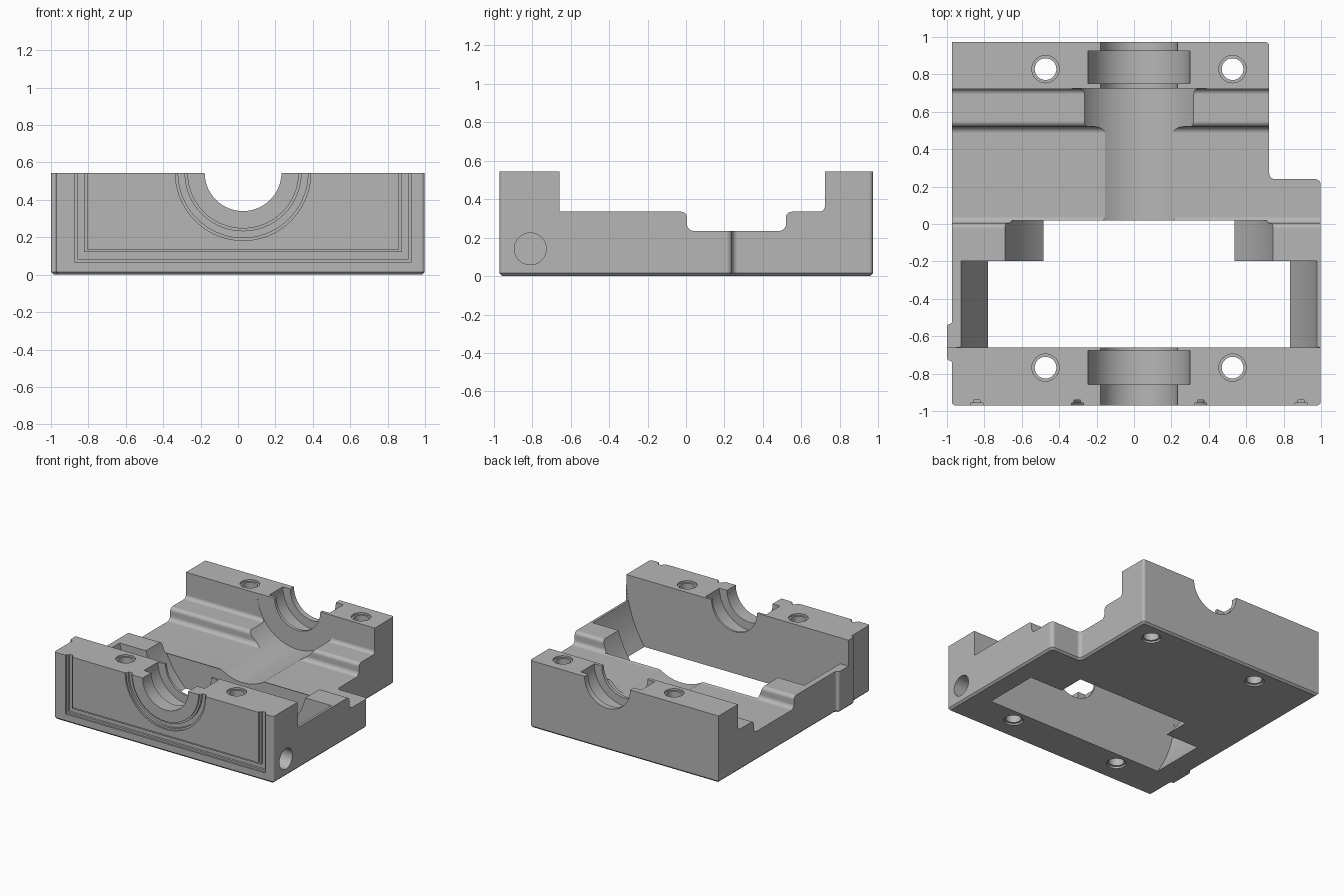
import bpy, bmesh, math
from mathutils import Vector

if "Cube" in bpy.data.objects:
    bpy.data.objects.remove(bpy.data.objects["Cube"], do_unlink=True)

CX, CZ = 0.027, 0.545          # shaft axis, running along y

grey = bpy.data.materials.new("machined grey")
grey.use_nodes = True
COLOUR = (0.47, 0.47, 0.47, 1)
grey.diffuse_color = COLOUR
grey.node_tree.nodes["Principled BSDF"].inputs["Base Color"].default_value = COLOUR


def rounded(points, steps=6):
    """Square-cornered outline with a fillet radius per corner."""
    out = []
    for i, (u, v, r) in enumerate(points):
        p = Vector((u, v))
        if r == 0:
            out.append(p)
            continue
        a = (Vector(points[i - 1][:2]) - p).normalized()
        b = (Vector(points[(i + 1) % len(points)][:2]) - p).normalized()
        c = p + r * (a + b)
        for k in range(steps + 1):
            t = math.pi / 2 * k / steps
            out.append(c - r * (math.cos(t) * b + math.sin(t) * a))
    return out


def arc(r, start=0, end=360, steps=96, u=CX, v=CZ):
    """Points on a circle; a full circle leaves out the repeated last point."""
    count = steps if end - start == 360 else steps + 1
    angles = [math.radians(start + (end - start) * k / steps) for k in range(count)]
    return [(u + r * math.cos(t), v + r * math.sin(t)) for t in angles]


def prism(name, outline, axis, lo, hi, chamfer=0):
    """Outline extruded along an axis, with an optional chamfer at the low end."""
    place = {"x": lambda u, v, h: (h, u, v),
             "y": lambda u, v, h: (u, h, v),
             "z": lambda u, v, h: (u, v, h)}[axis]
    bm = bmesh.new()
    low = [bm.verts.new(place(u, v, lo)) for u, v in outline]
    high = [bm.verts.new(place(u, v, hi)) for u, v in outline]
    base = bm.faces.new(low)
    bm.faces.new(high)
    for i in range(len(low)):
        bm.faces.new((low[i - 1], low[i], high[i], high[i - 1]))
    bmesh.ops.recalc_face_normals(bm, faces=bm.faces[:])
    if chamfer:
        bmesh.ops.bevel(bm, geom=list(base.edges), offset=chamfer, segments=1,
                        affect="EDGES", profile=0.5)
    mesh = bpy.data.meshes.new(name)
    bm.to_mesh(mesh)
    bm.free()
    mesh.materials.append(grey)
    obj = bpy.data.objects.new(name, mesh)
    bpy.context.collection.objects.link(obj)
    return obj


def combine(body, tool, operation="DIFFERENCE"):
    tool.hide_render = True
    mod = body.modifiers.new("cut", "BOOLEAN")
    mod.operation, mod.solver, mod.object = operation, "EXACT", tool
    bpy.ops.object.select_all(action="DESELECT")
    bpy.context.view_layer.objects.active = body
    body.select_set(True)
    bpy.ops.object.modifier_apply(modifier=mod.name)
    bpy.data.objects.remove(tool, do_unlink=True)


# Plan outline: notched back corner and a raised pad on the right side
plan = rounded([
    (-0.974, -0.97, 0.02), (0.998, -0.97, 0.02), (0.998, 0.24, 0.03),
    (0.723, 0.24, 0.03), (0.723, 0.972, 0.02), (-0.974, 0.972, 0),
    (-0.974, -0.535, 0.012), (-1.0, -0.535, 0.015),
    (-1.0, -0.73, 0.015), (-0.974, -0.73, 0.01)])
body = prism("housing_half", plan, "z", 0, 0.7, chamfer=0.015)

# Side profile: two tall bearing blocks with a stepped floor between
profile = rounded([
    (-1.2, -0.2, 0), (1.2, -0.2, 0), (1.2, CZ, 0), (0.723, CZ, 0),
    (0.723, 0.335, 0.03), (0.52, 0.335, 0.03), (0.52, 0.235, 0.035),
    (0.005, 0.235, 0.035), (0.005, 0.335, 0.03), (-0.657, 0.335, 0), (-1.2, CZ, 0)][:9]
    + [(-0.657, 0.335, 0), (-0.657, CZ, 0), (-1.2, CZ, 0)])
combine(body, prism("side_profile", profile, "x", -1.3, 1.3), "INTERSECT")

# Coaxial cuts: radius, start y, end y
for name, r, lo, hi in [
        ("wide_opening", 0.975, -0.659, -0.197),
        ("narrow_opening", 0.747, -0.25, 0.02),
        ("rotor_channel", 0.36, -0.1, 0.725),
        ("shaft_bore", 0.205, -1.2, 1.2),
        ("front_bearing_seat", 0.272, -0.857, -0.677),
        ("back_bearing_seat", 0.272, 0.75, 0.925)]:
    combine(body, prism(name, arc(r), "y", lo, hi))

# Bolt holes, countersunk at top and bottom
for x in (CX - 0.5, CX + 0.5):
    for y in (-0.768, 0.828):
        hole = arc(0.058, steps=32, u=x, v=y)
        mouth = arc(0.073, steps=32, u=x, v=y)
        combine(body, prism("bolt_hole", hole, "z", -0.1, 0.7))
        combine(body, prism("top_countersink", mouth, "z", CZ - 0.015, 0.7))
        combine(body, prism("bottom_countersink", mouth, "z", -0.1, 0.015))

# Blind port in the left side of the front block
combine(body, prism("side_port", arc(0.083, steps=40, u=-0.81, v=0.142), "x", 0.75, 1.2))

# Stepped seal grooves on the front face: a square U and a half ring
for inset, depth in ((0, 0.012), (0.015, 0.03)):
    out_x, in_x = 0.9 - inset, 0.835 + inset
    out_z, in_z = 0.068 + inset, 0.135 - inset
    u_shape = [(CX - out_x, 0.7), (CX - out_x, out_z), (CX + out_x, out_z),
               (CX + out_x, 0.7), (CX + in_x, 0.7), (CX + in_x, in_z),
               (CX - in_x, in_z), (CX - in_x, 0.7)]
    combine(body, prism("square_groove", u_shape, "y", -1.1, -0.97 + depth))
    ring = arc(0.362 - inset, 170, 370, 48) + arc(0.298 + inset, 170, 370, 48)[::-1]
    combine(body, prism("ring_groove", ring, "y", -1.1, -0.97 + depth))

# Smooth curved walls, keep machined edges crisp
bpy.ops.object.select_all(action="DESELECT")
bpy.context.view_layer.objects.active = body
body.select_set(True)
bpy.ops.object.shade_smooth_by_angle(angle=math.radians(30))
weighted = body.modifiers.new("flat_face_normals", "WEIGHTED_NORMAL")
weighted.keep_sharp = True
